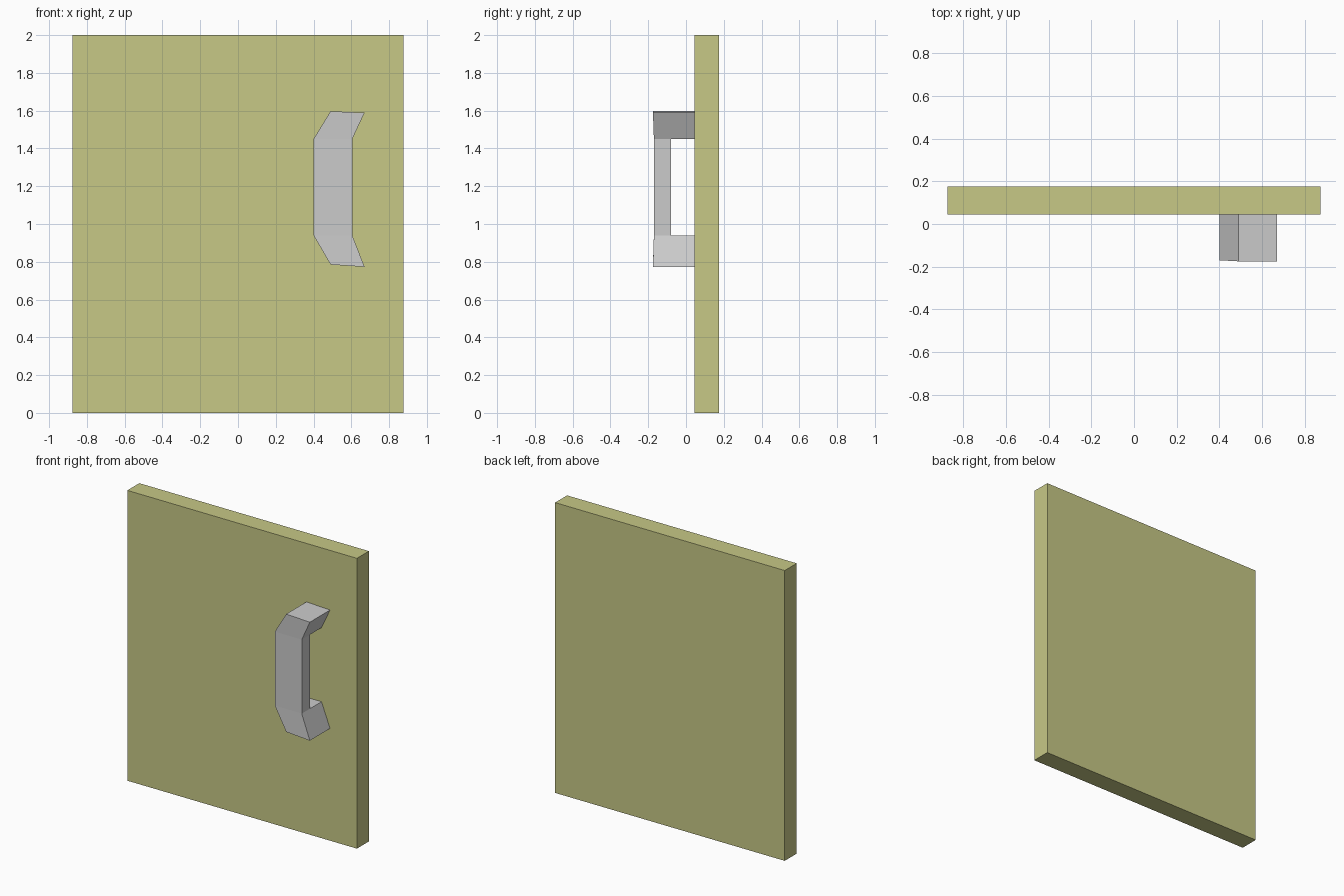
import bpy, bmesh

if "Cube" in bpy.data.objects:
    bpy.data.objects.remove(bpy.data.objects["Cube"])

DOOR_FRONT = 0.045

# Door panel
bpy.ops.mesh.primitive_cube_add(size=1, location=(0, 0.11, 1))
door = bpy.context.object
door.name = "door_panel"
door.scale = (1.75, 0.13, 2)
bpy.ops.object.transform_apply(location=True, rotation=False, scale=True)
mat = bpy.data.materials.new("door_paint")
mat.diffuse_color = (0.57, 0.58, 0.24, 1)
mat.use_nodes = True
mat.node_tree.nodes["Principled BSDF"].inputs["Base Color"].default_value = mat.diffuse_color
door.data.materials.append(mat)

# Handle front outline: (left x, left z, right x, right z, y) at each station
stations = [
    (0.49, 0.785, 0.67, 0.773, -0.175),
    (0.40, 0.94, 0.605, 0.94, -0.17),
    (0.40, 1.45, 0.605, 1.45, -0.17),
    (0.49, 1.597, 0.67, 1.589, -0.175),
]
bm = bmesh.new()
rows = [(bm.verts.new((xl, y, zl)), bm.verts.new((xr, y, zr)))
        for xl, zl, xr, zr, y in stations]
strip = [bm.faces.new((a[0], a[1], b[1], b[0])) for a, b in zip(rows, rows[1:])]


def extrude_to(faces, y):
    """Extrude faces backwards to a flat plane and return the new faces."""
    geom = bmesh.ops.extrude_face_region(bm, geom=faces)["geom"]
    for v in geom:
        if isinstance(v, bmesh.types.BMVert):
            v.co.y = y
    return [f for f in geom if isinstance(f, bmesh.types.BMFace)]


# Grip thickness, then the two end feet reaching the door
back = sorted(extrude_to(strip, -0.08), key=lambda f: f.calc_center_median().z)
extrude_to([back[0], back[2]], DOOR_FRONT)
bmesh.ops.recalc_face_normals(bm, faces=bm.faces[:])

mesh = bpy.data.meshes.new("door_handle")
bm.to_mesh(mesh)
bm.free()
handle = bpy.data.objects.new("door_handle", mesh)
bpy.context.collection.objects.link(handle)
